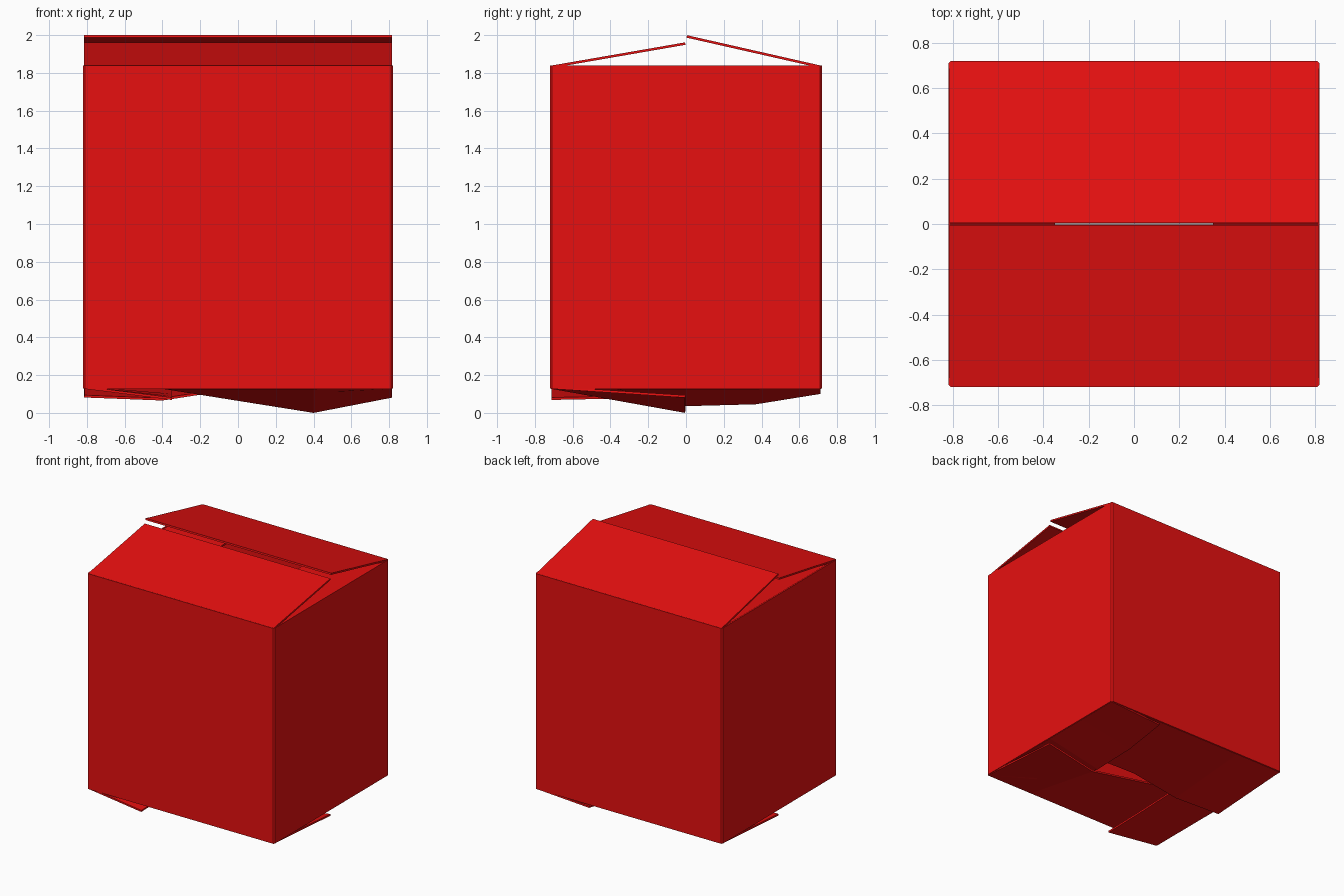
import bpy, bmesh

if "Cube" in bpy.data.objects:
    bpy.data.objects.remove(bpy.data.objects["Cube"])

red = bpy.data.materials.new("red_card")
red.diffuse_color = (0.8, 0.005, 0.005, 1)
red.use_nodes = True
red.node_tree.nodes["Principled BSDF"].inputs["Base Color"].default_value = red.diffuse_color

HX, HY, ZB, ZT = 0.82, 0.72, 0.13, 1.838   # half width, half depth, wall bottom, wall top
T = 0.013                                   # card thickness


def make_object(name, bm, offset):
    bmesh.ops.recalc_face_normals(bm, faces=bm.faces)
    mesh = bpy.data.meshes.new(name)
    bm.to_mesh(mesh)
    bm.free()
    obj = bpy.data.objects.new(name, mesh)
    bpy.context.collection.objects.link(obj)
    mesh.materials.append(red)
    mod = obj.modifiers.new("card", "SOLIDIFY")
    mod.thickness = T
    mod.offset = offset
    return obj


def strip(name, near, far, closed=False, offset=0):
    """Ruled sheet between two point rows."""
    bm = bmesh.new()
    a = [bm.verts.new(p) for p in near]
    b = [bm.verts.new(p) for p in far]
    n = len(a)
    for i in range(n if closed else n - 1):
        j = (i + 1) % n
        bm.faces.new((a[i], a[j], b[j], b[i]))
    return make_object(name, bm, offset)


# Four walls as one sleeve with slightly cut corners
c = 0.01
ring = [(HX - c, -HY), (HX, -HY + c), (HX, HY - c), (HX - c, HY),
        (-HX + c, HY), (-HX, HY - c), (-HX, -HY + c), (-HX + c, -HY)]
strip("box_walls", [(x, y, ZB) for x, y in ring],
      [(x, y, ZT) for x, y in ring], closed=True, offset=-1)


# Flap hinged on a front/back edge (profile is x, z along the free edge)
def long_flap(name, side, hinge_z, profile):
    strip(name, [(x, side * (HY - 0.006), hinge_z) for x, z in profile],
          [(x, side * 0.004, z) for x, z in profile])


# Flap hinged on a left/right edge (profile is y, z along the free edge)
def side_flap(name, side, hinge_z, profile):
    strip(name, [(side * (HX - 0.006), y, hinge_z) for y, z in profile],
          [(side * 0.35, y, z) for y, z in profile])


W, D = 0.814, 0.712

# Top flaps, two slightly raised over two tucked dust flaps
long_flap("top_front_flap", -1, ZT - 0.006, [(-W, 1.955), (W, 1.955)])
long_flap("top_back_flap", 1, ZT - 0.006, [(-W, 1.993), (W, 1.993)])
side_flap("top_left_flap", -1, ZT - 0.01, [(-D, 1.79), (D, 1.79)])
side_flap("top_right_flap", 1, ZT - 0.01, [(-D, 1.81), (D, 1.81)])

# Bottom flaps, interlocked in a pinwheel so each bends over its neighbour
zb = ZB + 0.004
long_flap("bottom_front_flap", -1, zb,
          [(-W, 0.17), (-0.4, 0.15), (0.4, 0.0065), (W, 0.087)])
side_flap("bottom_right_flap", 1, zb,
          [(-D, 0.145), (-0.37, 0.11), (0, 0.042), (0.37, 0.052), (D, 0.107)])
long_flap("bottom_back_flap", 1, zb,
          [(-W, 0.088), (-0.4, 0.072), (0, 0.133), (0.4, 0.125), (W, 0.15)])
side_flap("bottom_left_flap", -1, zb,
          [(-D, 0.075), (-0.37, 0.082), (0, 0.095), (0.37, 0.125), (D, 0.145)])
